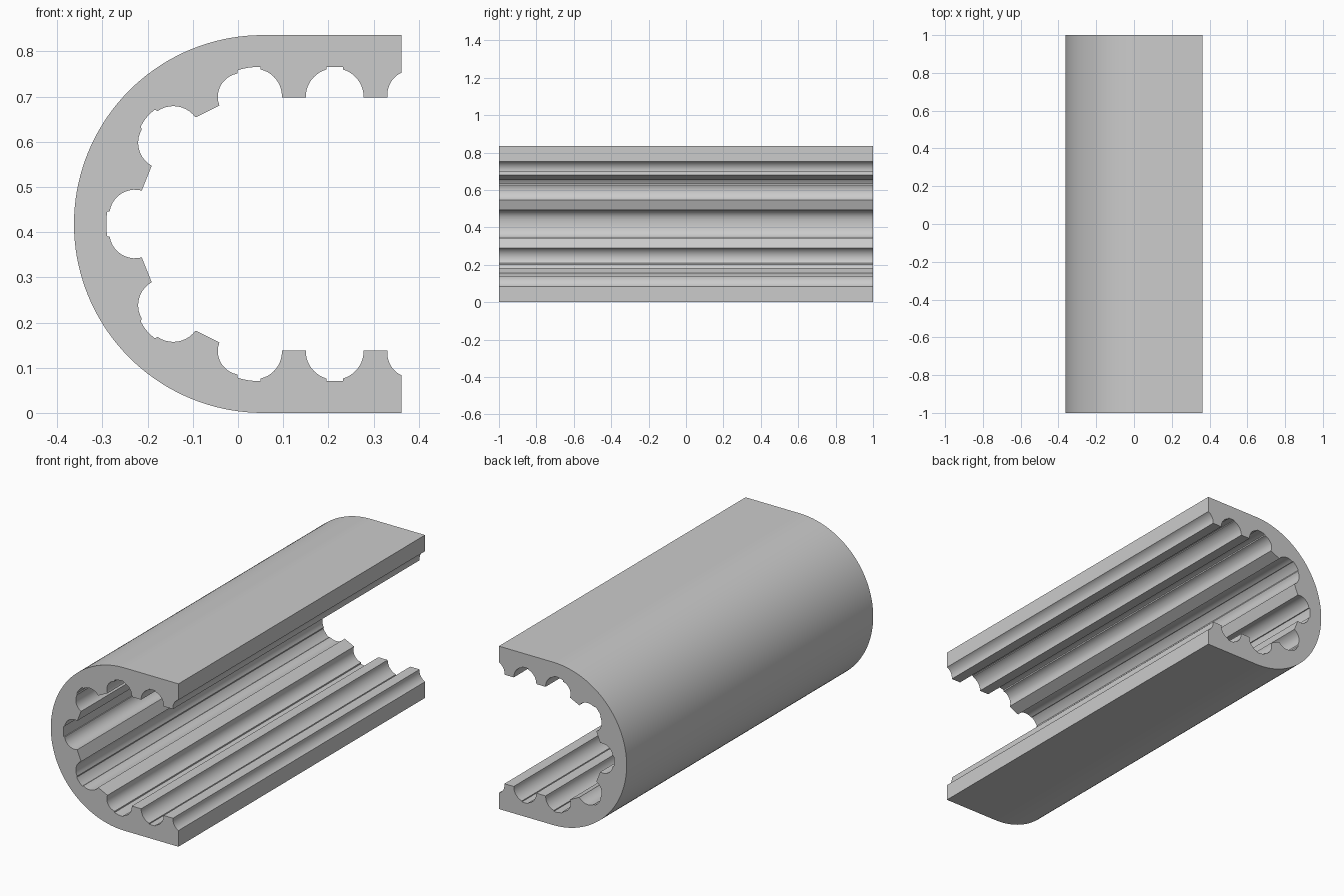
import bpy
import bmesh
import math
from mathutils import Vector

default_cube = bpy.data.objects.get("Cube")
if default_cube:
    bpy.data.objects.remove(default_cube, do_unlink=True)

RADIUS = 0.418        # outer half height
ARC_X = 0.055         # centre of the round back
EDGE_X = 0.362        # open edge
HALF_LENGTH = 1.0


def arc_through(start, middle, end, steps=10):
    """Points after start on the circle through three points."""
    a, b, c = Vector(start), Vector(middle), Vector(end)
    ab, ac = b - a, c - a
    cross = 2 * (ab.x * ac.y - ab.y * ac.x)
    centre = a + Vector((ac.y * ab.length_squared - ab.y * ac.length_squared,
                         ab.x * ac.length_squared - ac.x * ab.length_squared)) / cross
    radius = (a - centre).length
    angle = lambda p: math.atan2(p.y - centre.y, p.x - centre.x)
    first = angle(a)
    sweep = (angle(c) - first) % math.tau
    if (angle(b) - first) % math.tau > sweep:
        sweep -= math.tau
    return [(centre.x + radius * math.cos(first + sweep * i / steps),
             centre.y + radius * math.sin(first + sweep * i / steps))
            for i in range(1, steps + 1)]


# Fluted inside of the upper half, from the open edge to the back:
# one point is a straight step, two points are an arc (middle, end)
inner_start = (EDGE_X, .335)
inner_steps = [
    # half groove at the open edge and first land
    [(.341, .318), (.331, .28)],
    [(.278, .28)],
    # first full groove with its flat notch
    [(.263, .322), (.232, .342)],
    [(.232, .347)],
    [(.196, .347)],
    [(.196, .342)],
    [(.165, .322), (.15, .28)],
    [(.097, .28)],
    # groove where the straight wall meets the round back
    [(.081, .324), (.05, .342)],
    [(.05, .347)],
    [(.024, .346), (-.001, .34)],
    [(-.001, .333)],
    [(-.034, .313), (-.041, .262)],
    [(-.094, .236)],
    # diagonal groove
    [(-.133, .26), (-.178, .25)],
    [(-.184, .253)],
    [(-.202, .236), (-.215, .216)],
    [(-.213, .209)],
    [(-.22, .169), (-.191, .129)],
    [(-.213, .074)],
    # upper half of the rear groove
    [(-.264, .063), (-.284, .028)],
    [(-.289, .028)],
    [(-.291, .014), (-.2915, 0)],
]

inner = [inner_start]
for step in inner_steps:
    if len(step) == 2:
        inner += arc_through(inner[-1], step[0], step[1])
    else:
        inner += step

# Outer skin: straight lips joined by a half circle
segments = 72
outer = [(EDGE_X, -RADIUS)]
for i in range(segments + 1):
    turn = -math.pi / 2 - math.pi * i / segments
    outer.append((ARC_X + RADIUS * math.cos(turn), RADIUS * math.sin(turn)))
outer.append((EDGE_X, RADIUS))

# Whole cross-section, with the flutes mirrored for the lower half
profile = outer + inner + [(x, -z) for x, z in reversed(inner[:-1])]

# Extrude the cross-section along the length
bm = bmesh.new()
verts = [bm.verts.new((x, -HALF_LENGTH, z + RADIUS)) for x, z in profile]
cap = bm.faces.new(verts)
extruded = bmesh.ops.extrude_face_region(bm, geom=[cap], use_keep_orig=True)
moved = [v for v in extruded["geom"] if isinstance(v, bmesh.types.BMVert)]
bmesh.ops.translate(bm, verts=moved, vec=(0, 2 * HALF_LENGTH, 0))
bmesh.ops.recalc_face_normals(bm, faces=bm.faces)

mesh = bpy.data.meshes.new("fluted_channel")
bm.to_mesh(mesh)
bm.free()
channel = bpy.data.objects.new("fluted_channel", mesh)
bpy.context.collection.objects.link(channel)

# Plain grey material
grey = bpy.data.materials.new("plain_grey")
grey.use_nodes = True
colour = (0.6, 0.6, 0.6, 1)
grey.diffuse_color = colour
grey.node_tree.nodes["Principled BSDF"].inputs["Base Color"].default_value = colour
mesh.materials.append(grey)

# Smooth curves, crisp edges
bpy.ops.object.select_all(action="DESELECT")
channel.select_set(True)
bpy.context.view_layer.objects.active = channel
bpy.ops.object.shade_smooth_by_angle(angle=math.radians(25))
